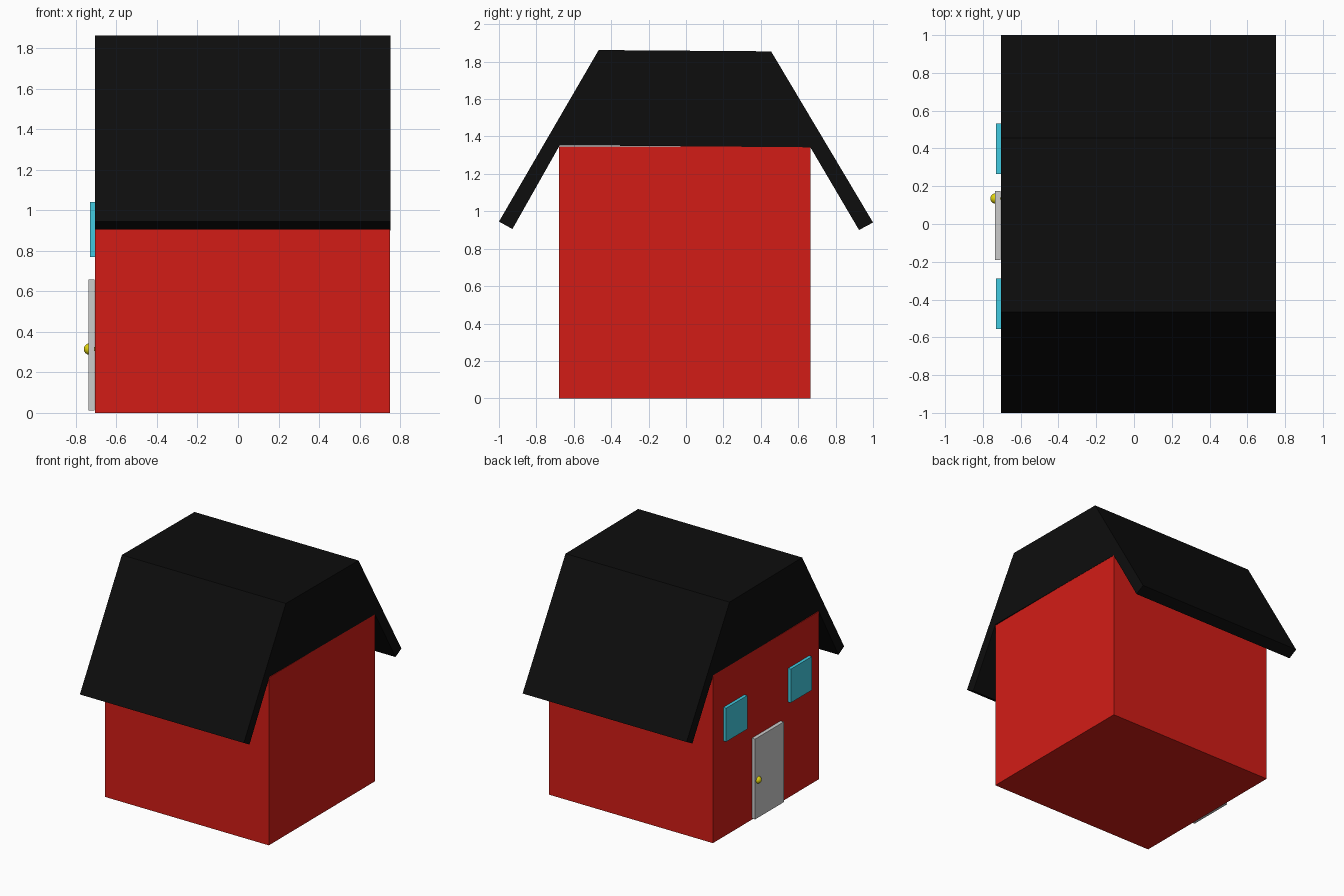
import bpy, bmesh

if "Cube" in bpy.data.objects:
    bpy.data.objects.remove(bpy.data.objects["Cube"])


def material(name, rgb):
    m = bpy.data.materials.new(name)
    m.diffuse_color = (*rgb, 1)
    m.use_nodes = True
    m.node_tree.nodes["Principled BSDF"].inputs["Base Color"].default_value = m.diffuse_color
    return m


RED = material("red", (0.65, 0.012, 0.008))
BLACK = material("black", (0.004, 0.004, 0.004))
CYAN = material("cyan", (0.055, 0.6, 0.75))
YELLOW = material("yellow", (0.75, 0.65, 0.005))


def box(name, lo, hi, mat=None):
    bpy.ops.mesh.primitive_cube_add(
        size=1, location=[(a + b) / 2 for a, b in zip(lo, hi)])
    ob = bpy.context.object
    ob.name = name
    ob.scale = [b - a for a, b in zip(lo, hi)]
    if mat:
        ob.data.materials.append(mat)
    return ob


def extrude_x(name, profile, x0, x1, mat):
    bm = bmesh.new()
    face = bm.faces.new([bm.verts.new((x0, y, z)) for y, z in profile])
    ext = bmesh.ops.extrude_face_region(bm, geom=[face], use_keep_orig=True)
    moved = [g for g in ext["geom"] if isinstance(g, bmesh.types.BMVert)]
    bmesh.ops.translate(bm, vec=(x1 - x0, 0, 0), verts=moved)
    bmesh.ops.recalc_face_normals(bm, faces=bm.faces)
    me = bpy.data.meshes.new(name)
    bm.to_mesh(me)
    bm.free()
    me.materials.append(mat)
    ob = bpy.data.objects.new(name, me)
    bpy.context.collection.objects.link(ob)
    return ob


# Walls
box("walls", (-0.705, -0.68, 0), (0.75, 0.665, 1.347), RED)

# Barn roof: solid loft with sloping eaves on both sides
extrude_x("roof", [(-0.467, 1.862), (0.455, 1.855), (1.0, 0.94), (0.925, 0.90),
                   (0.665, 1.342), (-0.675, 1.353), (-0.928, 0.905), (-1.0, 0.945)],
          -0.705, 0.752, BLACK)

# Windows
for side, y in (("left", 0.265), ("right", -0.555)):
    box(f"window_{side}", (-0.73, y, 0.77), (-0.70, y + 0.267, 1.04), CYAN)

# Door and knob
box("door", (-0.737, -0.19, 0.012), (-0.708, 0.175, 0.657))
bpy.ops.mesh.primitive_uv_sphere_add(segments=32, ring_count=16, radius=0.028,
                                     location=(-0.733, 0.135, 0.315))
knob = bpy.context.object
knob.name = "door_knob"
knob.data.materials.append(YELLOW)
bpy.ops.object.shade_smooth()
